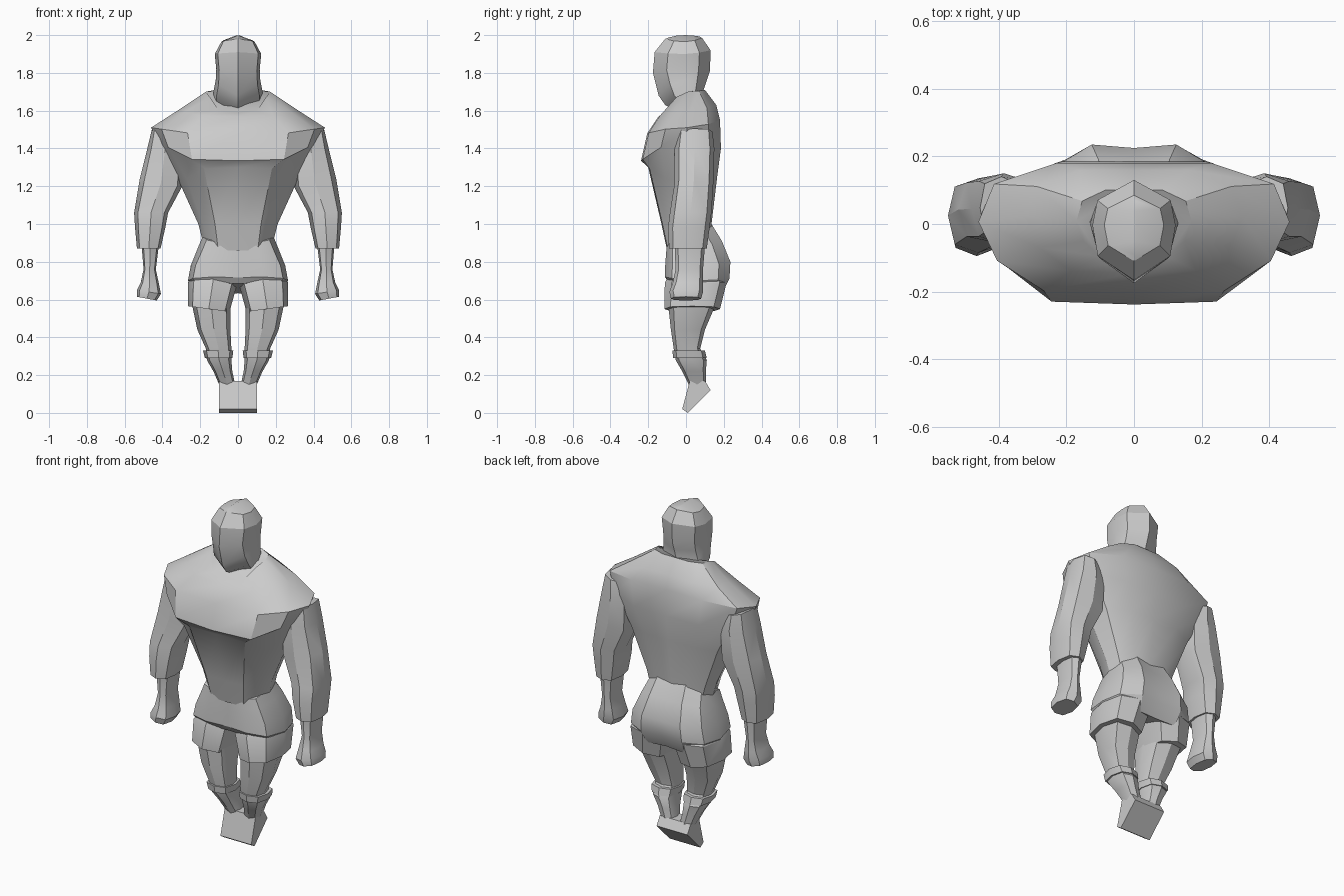
import bpy
import bmesh
import math

cube = bpy.data.objects.get("Cube")
if cube:
    bpy.data.objects.remove(cube, do_unlink=True)

grey = bpy.data.materials.new("plain grey")
grey.use_nodes = True
grey.diffuse_color = (0.6, 0.6, 0.6, 1)
grey.node_tree.nodes["Principled BSDF"].inputs["Base Color"].default_value = grey.diffuse_color


def finish(name, bm):
    """Turn a bmesh into a shaded, coloured object."""
    bmesh.ops.recalc_face_normals(bm, faces=bm.faces)
    mesh = bpy.data.meshes.new(name)
    bm.to_mesh(mesh)
    bm.free()
    mesh.materials.append(grey)
    part = bpy.data.objects.new(name, mesh)
    bpy.context.collection.objects.link(part)
    bpy.ops.object.select_all(action="DESELECT")
    part.select_set(True)
    bpy.context.view_layer.objects.active = part
    bpy.ops.object.shade_smooth_by_angle(angle=math.radians(30))


def loft(name, rings):
    """Skin a stack of equal point rings and cap both ends."""
    bm = bmesh.new()
    loops = [[bm.verts.new(point) for point in ring] for ring in rings]
    count = len(loops[0])
    for low, high in zip(loops, loops[1:]):
        for i in range(count):
            j = (i + 1) % count
            bm.faces.new((low[i], low[j], high[j], high[i]))
    bm.faces.new(loops[0])
    bm.faces.new(loops[-1])
    finish(name, bm)


def body_ring(shape, front_z, side_z, back_z, width, front, back):
    """Symmetric ring: shape gives (width share, depth from -1 to 1)."""
    half = []
    for share, depth in shape:
        end_z = front_z if depth < 0 else back_z
        z = side_z + (end_z - side_z) * depth * depth
        y = (front + back) / 2 + depth * (back - front) / 2
        half.append((share * width, y, z))
    mirrored = [(-x, y, z) for x, y, z in reversed(half[1:-1])]
    return half + mirrored


def body(name, shape, rows):
    loft(name, [body_ring(shape, *row) for row in rows])


def limb_ring(side, z, inner, outer, front, back, tilt=0):
    """Eight-sided ring between four limits; tilt raises the outer edge."""
    points = []
    for i in range(8):
        angle = math.radians(45 * i)
        across = max(-1, min(1, math.cos(angle) * 1.1))
        along = max(-1, min(1, math.sin(angle) * 1.1))
        x = (inner + outer) / 2 + across * (outer - inner) / 2
        y = (front + back) / 2 + along * (back - front) / 2
        points.append((side * x, y, z + across * tilt))
    return points


def limb(name, side, rows):
    loft(name, [limb_ring(side, *row) for row in rows])


# Torso: narrow waist, chest shelf, broad shoulders, collar
torso_shape = [(0, -1), (0.58, -0.96), (0.88, -0.5), (1, 0.1),
               (0.9, 0.68), (0.5, 1), (0, 1)]
body("torso", torso_shape, [
    (0.86, 0.88, 0.92, 0.18, -0.10, 0.13),
    (1.0, 1.0, 1.0, 0.21, -0.13, 0.135),
    (1.3, 1.22, 1.25, 0.31, -0.2, 0.165),
    (1.335, 1.43, 1.4, 0.42, -0.238, 0.185),
    (1.48, 1.51, 1.55, 0.46, -0.205, 0.18),
    (1.57, 1.6, 1.63, 0.32, -0.145, 0.16),
    (1.59, 1.7, 1.71, 0.17, -0.1, 0.1),
])

# Head with a ridged face and a hood that widens at the neck
head_shape = [(0, -1), (0.87, -0.52), (1, 0.1), (0.88, 0.6), (0, 1)]
body("head", head_shape, [
    (1.6, 1.64, 1.66, 0.13, -0.05, 0.09),
    (1.63, 1.7, 1.7, 0.13, -0.11, 0.09),
    (1.68, 1.76, 1.76, 0.118, -0.145, 0.11),
    (1.8, 1.82, 1.81, 0.115, -0.175, 0.127),
    (1.91, 1.9, 1.92, 0.123, -0.166, 0.13),
    (1.98, 1.965, 1.985, 0.088, -0.11, 0.085),
    (1.988, 2, 1.993, 0.006, -0.09, 0.07),
])

# Hips and seat, matching the trouser legs below
hip_shape = [(0, -0.9), (0.5, -1), (0.9, -0.78), (1, 0),
             (0.9, 0.65), (0.5, 1), (0, 0.94)]
body("hips", hip_shape, [
    (0.9, 0.94, 1.0, 0.185, -0.1, 0.135),
    (0.85, 0.88, 0.91, 0.21, -0.105, 0.19),
    (0.78, 0.78, 0.8, 0.25, -0.11, 0.235),
    (0.72, 0.7, 0.71, 0.265, -0.112, 0.23),
    (0.69, 0.66, 0.63, 0.24, -0.09, 0.19),
])

for label, side in (("left", 1), ("right", -1)):
    # Arm, from the shoulder to the sleeve cuff
    limb(label + "_arm", side, [
        (1.49, 0.33, 0.455, -0.045, 0.14, 0.015),
        (1.4, 0.29, 0.48, -0.06, 0.15),
        (1.22, 0.295, 0.52, -0.06, 0.145, 0.02),
        (1.06, 0.37, 0.55, -0.085, 0.135),
        (0.98, 0.385, 0.545, -0.095, 0.125),
        (0.87, 0.41, 0.535, -0.09, 0.11),
    ])
    # Wrist and closed hand
    limb(label + "_hand", side, [
        (0.88, 0.42, 0.51, -0.06, 0.1),
        (0.76, 0.435, 0.5, -0.055, 0.09),
        (0.69, 0.42, 0.515, -0.07, 0.09),
        (0.64, 0.408, 0.535, -0.088, 0.09, 0.01),
        (0.605, 0.43, 0.535, -0.08, 0.08, 0.01),
    ])
    # Loose trouser leg
    limb(label + "_shorts_leg", side, [
        (0.73, 0.02, 0.24, -0.09, 0.19),
        (0.69, 0.002, 0.265, -0.112, 0.215),
        (0.55, 0.045, 0.265, -0.115, 0.18, 0.015),
    ])
    # Bare leg down to the ankle
    limb(label + "_leg", side, [
        (0.58, 0.04, 0.245, -0.095, 0.16),
        (0.44, 0.04, 0.215, -0.08, 0.1),
        (0.34, 0.035, 0.17, -0.065, 0.075),
        (0.28, 0.035, 0.165, -0.055, 0.11),
        (0.22, 0.03, 0.13, -0.02, 0.105),
        (0.15, 0.015, 0.1, 0.015, 0.105),
    ])
    # Boot cuff
    limb(label + "_boot_cuff", side, [
        (0.33, 0.025, 0.185, -0.072, 0.1),
        (0.29, 0.03, 0.175, -0.068, 0.11),
    ])
    # Foot pointing downward
    profile = [(0.02, 0.17), (-0.02, 0.02), (0.01, 0), (0.13, 0.12), (0.1, 0.17)]
    loft(label + "_foot", [[(side * x, y, z) for y, z in profile]
                           for x in (0, 0.1)])
